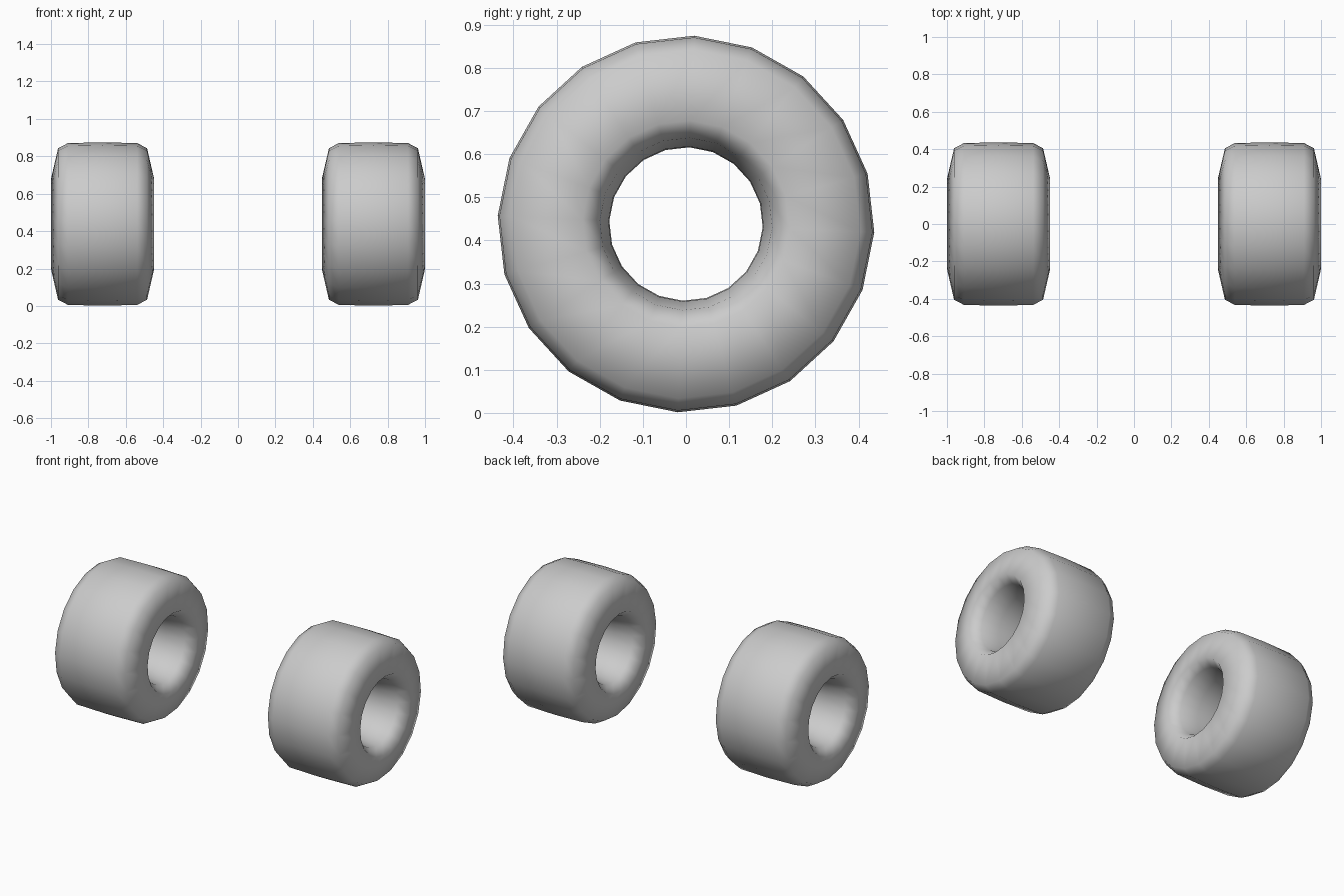
import bpy, bmesh, math

cube = bpy.data.objects.get("Cube")
if cube:
    bpy.data.objects.remove(cube, do_unlink=True)

SEGMENTS = 20
PHASE = math.radians(-2.5)
CENTRE_X, CENTRE_Z = 0.724, 0.438

# Plain grey for both tyres
grey = bpy.data.materials.new("plain_grey")
grey.use_nodes = True
colour = (0.6, 0.6, 0.6, 1)
grey.diffuse_color = colour
grey.node_tree.nodes["Principled BSDF"].inputs["Base Color"].default_value = colour

# Half cross-section (offset along the axle, radius), tread to bore
half = [(0.185, 0.433), (0.238, 0.405), (0.276, 0.24), (0.22, 0.2), (0.11, 0.18)]
profile = [(0, 0.437)] + half + [(0, 0.178)] + [(-a, r) for a, r in reversed(half)]


def make_tyre(name, x):
    bm = bmesh.new()
    rings = []
    for i in range(SEGMENTS):
        t = PHASE + math.tau * i / SEGMENTS
        rings.append([bm.verts.new((a, r * math.cos(t), r * math.sin(t))) for a, r in profile])
    n = len(profile)
    for i in range(SEGMENTS):
        p, q = rings[i], rings[(i + 1) % SEGMENTS]
        for j in range(n):
            k = (j + 1) % n
            bm.faces.new((p[j], p[k], q[k], q[j])).smooth = True
    bmesh.ops.recalc_face_normals(bm, faces=bm.faces)
    mesh = bpy.data.meshes.new(name)
    bm.to_mesh(mesh)
    bm.free()
    mesh.materials.append(grey)
    tyre = bpy.data.objects.new(name, mesh)
    tyre.location = (x, 0, CENTRE_Z)
    bpy.context.collection.objects.link(tyre)


# Left and right tyres on one axle line
make_tyre("left_tyre", CENTRE_X)
make_tyre("right_tyre", -CENTRE_X)
